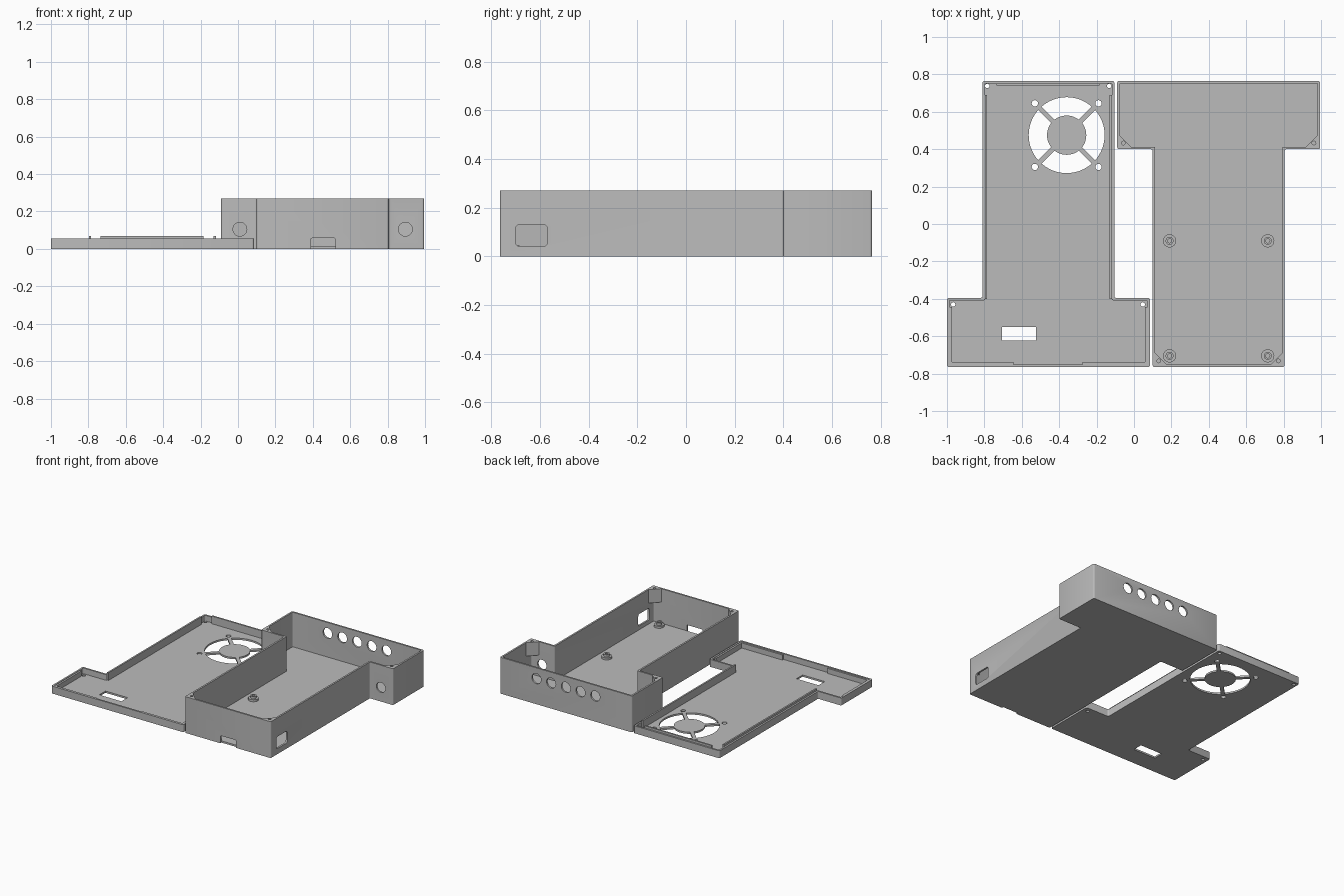
import bpy, bmesh, math
from mathutils import Matrix, Vector

old = bpy.data.objects.get("Cube")
if old:
    bpy.data.objects.remove(old, do_unlink=True)

grey = bpy.data.materials.new("grey_plastic")
grey.use_nodes = True
COLOUR = (0.5, 0.5, 0.5, 1)
grey.diffuse_color = COLOUR
grey.node_tree.nodes["Principled BSDF"].inputs["Base Color"].default_value = COLOUR

WALL, FLOOR = 0.013, 0.013
CASE_H, LID_H, LIP_H = 0.27, 0.055, 0.07


def finish(name, bm):
    bmesh.ops.recalc_face_normals(bm, faces=bm.faces)
    mesh = bpy.data.meshes.new(name)
    bm.to_mesh(mesh)
    bm.free()
    mesh.materials.append(grey)
    ob = bpy.data.objects.new(name, mesh)
    bpy.context.collection.objects.link(ob)
    return ob


def round_edges(bm, axis, radius):
    edges = [e for e in bm.edges
             if abs((e.verts[0].co - e.verts[1].co).normalized()[axis]) > 0.99]
    bmesh.ops.bevel(bm, geom=edges, offset=radius, segments=3, profile=0.5, affect='EDGES')


def prism(name, points, z0, z1, radius=0):
    bm = bmesh.new()
    face = bm.faces.new([bm.verts.new((x, y, z0)) for x, y in points])
    new = bmesh.ops.extrude_face_region(bm, geom=[face])["geom"]
    bmesh.ops.translate(bm, vec=(0, 0, z1 - z0),
                        verts=[v for v in new if isinstance(v, bmesh.types.BMVert)])
    if radius:
        round_edges(bm, 2, radius)
    return finish(name, bm)


def box(name, lo, hi, axis=2, radius=0):
    lo, hi = Vector(lo), Vector(hi)
    bm = bmesh.new()
    bmesh.ops.create_cube(bm, size=1)
    bmesh.ops.scale(bm, vec=hi - lo, verts=bm.verts)
    bmesh.ops.translate(bm, vec=(lo + hi) / 2, verts=bm.verts)
    if radius:
        round_edges(bm, axis, radius)
    return finish(name, bm)


def cylinder(name, centre, radius, depth, along_y=False, segments=32):
    bm = bmesh.new()
    turn = Matrix.Rotation(math.pi / 2, 4, 'X') if along_y else Matrix()
    bmesh.ops.create_cone(bm, cap_ends=True, segments=segments, radius1=radius,
                          radius2=radius, depth=depth,
                          matrix=Matrix.Translation(centre) @ turn)
    return finish(name, bm)


def cut(ob, *cutters):
    for cutter in cutters:
        cutter.hide_render = True
        mod = ob.modifiers.new("cut", 'BOOLEAN')
        mod.operation, mod.solver, mod.object = 'DIFFERENCE', 'EXACT', cutter
        bpy.context.view_layer.objects.active = ob
        bpy.ops.object.modifier_apply(modifier=mod.name)
        bpy.data.objects.remove(cutter, do_unlink=True)


def tee(stem, bar, y_end, y_mid, y_bar, inset=0):
    """T-shaped outline, moved inwards by the inset."""
    d = inset
    s = d if y_bar > y_end else -d
    s0, s1, b0, b1 = stem[0] + d, stem[1] - d, bar[0] + d, bar[1] - d
    end, mid, far = y_end + s, y_mid + s, y_bar - s
    return [(s0, end), (s1, end), (s1, mid), (b1, mid),
            (b1, far), (b0, far), (b0, mid), (s0, mid)]


# Open case: T-shaped tray with tall walls
CASE = ((0.1, 0.805), (-0.09, 0.995), -0.765, 0.4, 0.765)
case = prism("case_tray", tee(*CASE), 0, CASE_H, 0.01)
cut(case, prism("cavity", tee(*CASE, WALL), FLOOR, 0.4, 0.006))

# Case openings: rear row, wing holes, front slot, side window
for i in range(5):
    cut(case, cylinder("hole", (0.4525 + (i - 2) * 0.121, 0.765, 0.19), 0.038, 0.1, True))
for x in (0.01, 0.895):
    cut(case, cylinder("hole", (x, 0.4, 0.105), 0.037, 0.1, True))
cut(case, box("slot", (0.39, -0.8, -0.05), (0.52, -0.765 + WALL, 0.057), 1, 0.006),
    box("window", (0.76, -0.7, 0.042), (0.85, -0.57, 0.13), 0, 0.014))

# Corner screw gussets of the case
LEG = 0.062
gussets = [("front_right", 0.1, -0.765, 1), ("front_left", 0.805, -0.765, -1),
           ("wing_right", -0.09, 0.4, 1), ("wing_left", 0.995, 0.4, -1)]
for tag, x, y, sx in gussets:
    x, y = x + sx * WALL, y + WALL
    gusset = prism("screw_gusset_" + tag,
                   [(x, y), (x + sx * LEG, y), (x, y + LEG)], CASE_H - 0.1, CASE_H)
    cut(gusset, cylinder("hole", (x + sx * 0.02, y + 0.02, CASE_H), 0.01, 0.12, segments=16))

# Board standoffs
for x in (0.19, 0.715):
    for y in (-0.09, -0.705):
        for name, radius, z0, z1 in (("standoff_base", 0.035, FLOOR, 0.028),
                                     ("standoff_pin", 0.021, 0.028, 0.045)):
            part = cylinder(name, (x, y, (z0 + z1) / 2), radius, z1 - z0)
            cut(part, cylinder("hole", (x, y, 0.06), 0.011, 0.08, segments=16))

# Lid: shallow T-shaped tray, turned the other way
LID = ((-0.81, -0.105), (-1.0, 0.085), 0.765, -0.395, -0.765)
lid = prism("lid_tray", tee(*LID), 0, LID_H, 0.01)
cut(lid, prism("cavity", tee(*LID, WALL), FLOOR, 0.2, 0.006))

# Lid openings: fan, fan screws, window, corner screws
FX, FY = -0.36, 0.475
cut(lid, cylinder("fan_opening", (FX, FY, 0), 0.203, 0.1, segments=64),
    box("window", (-0.705, -0.623, -0.05), (-0.523, -0.55, 0.05)))
for sx in (-1, 1):
    for sy in (-1, 1):
        cut(lid, cylinder("hole", (FX + sx * 0.17, FY + sy * 0.17, 0), 0.017, 0.1, segments=24))
for x, y in ((-0.785, 0.738), (-0.133, 0.738), (-0.967, -0.43), (0.047, -0.43)):
    cut(lid, cylinder("hole", (x, y, 0), 0.012, 0.08, segments=16))

# Fan guard
cylinder("fan_hub", (FX, FY, FLOOR / 2), 0.105, FLOOR, segments=48)
for k in range(4):
    spoke = box("fan_spoke", (0.1, -0.013, 0), (0.206, 0.013, FLOOR))
    spoke.data.transform(Matrix.Translation((FX, FY, 0))
                         @ Matrix.Rotation(math.pi / 4 + k * math.pi / 2, 4, 'Z'))

# Raised lips around the lid stem
for tag, x in (("right", -0.797), ("left", -0.13)):
    box("stem_lip_" + tag, (x, -0.4, FLOOR), (x + 0.012, 0.69, LIP_H))
box("rear_lip", (-0.735, 0.74, FLOOR), (-0.185, 0.752, LIP_H))

# Lower ledges inside the lid wings
LEDGE = LID_H - 0.004
y0 = -0.765 + WALL
for tag, wall_x, sx, gap_x in (("right", -1 + WALL, 1, -0.645), ("left", 0.085 - WALL, -1, -0.275)):
    a, b = sorted((wall_x, wall_x + sx * 0.013))
    box("wing_side_ledge_" + tag, (a, y0, FLOOR), (b, -0.445, LEDGE))
    a, b = sorted((wall_x + sx * 0.013, gap_x))
    box("wing_front_ledge_" + tag, (a, y0, FLOOR), (b, y0 + 0.013, LEDGE))

# Crisp edges, smooth round parts
bpy.ops.object.select_all(action='DESELECT')
for ob in bpy.context.collection.objects:
    if ob.type == 'MESH' and grey.name in ob.data.materials:
        ob.select_set(True)
        bpy.context.view_layer.objects.active = ob
bpy.ops.object.shade_smooth_by_angle(angle=math.radians(35))
